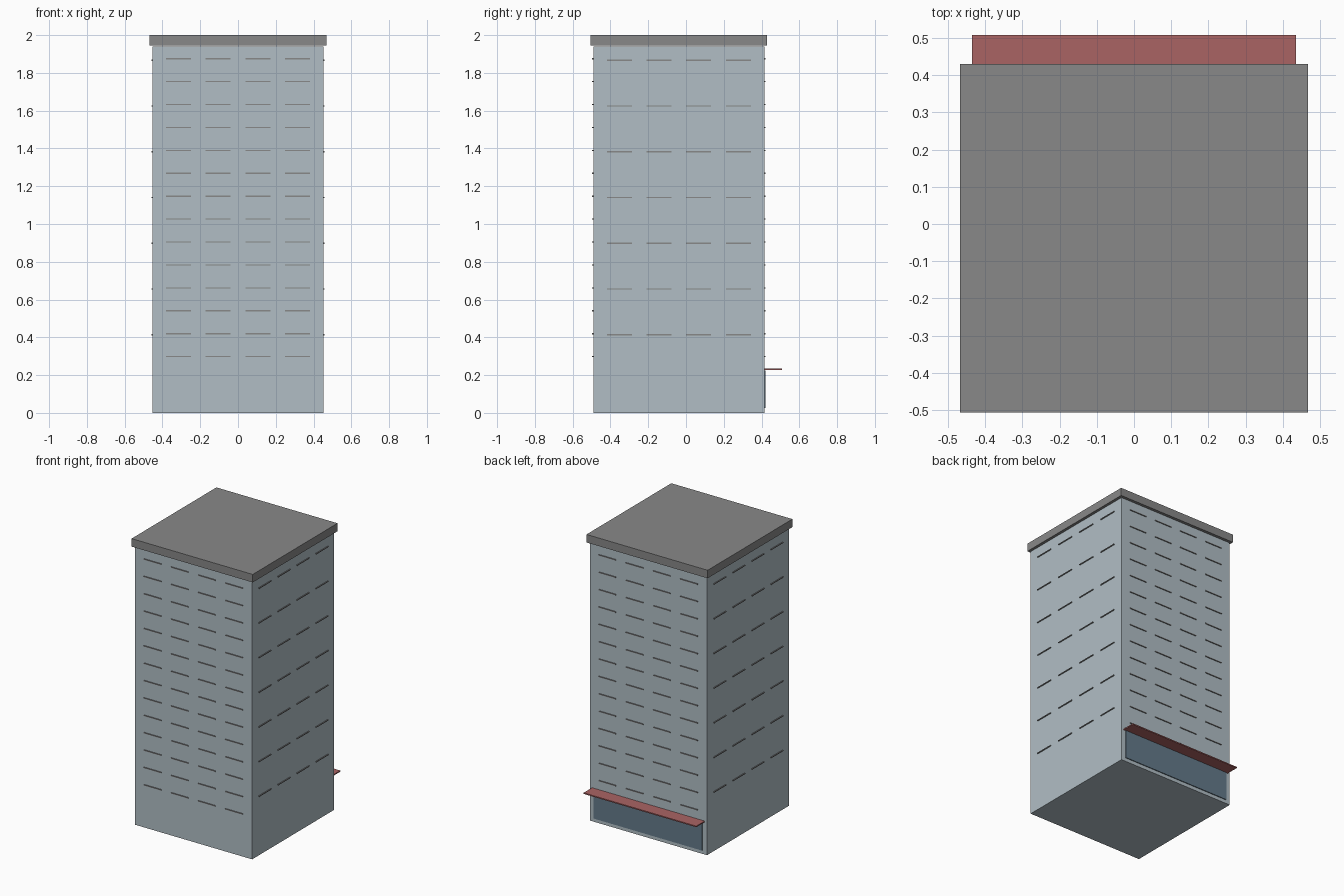
import bpy
import bmesh
from mathutils import Matrix, Vector

cube = bpy.data.objects.get("Cube")
if cube:
    bpy.data.objects.remove(cube, do_unlink=True)


def material(name, rgb):
    linear = [((c / 255 + 0.055) / 1.055) ** 2.4 for c in rgb] + [1]
    mat = bpy.data.materials.new(name)
    mat.use_nodes = True
    mat.diffuse_color = linear
    mat.node_tree.nodes["Principled BSDF"].inputs["Base Color"].default_value = linear
    return mat


wall = material("pale blue grey", (177, 190, 197))
grey = material("roof grey", (136, 136, 136))
red = material("canopy red", (170, 100, 100))
glass = material("glass blue", (100, 122, 138))


def boxes(name, mat, parts):
    """One object made of boxes, each given as (centre, size)."""
    bm = bmesh.new()
    for centre, size in parts:
        bmesh.ops.create_cube(
            bm, size=1,
            matrix=Matrix.Translation(centre) @ Matrix.Diagonal(Vector(size)).to_4x4())
    mesh = bpy.data.meshes.new(name)
    bm.to_mesh(mesh)
    bm.free()
    mesh.materials.append(mat)
    obj = bpy.data.objects.new(name, mesh)
    bpy.context.collection.objects.link(obj)
    return obj


MID = -0.038    # tower centre in y
HALF = 0.453    # half width of the tower
back = MID + HALF

# Tower and overhanging roof slab
boxes("tower", wall, [((0, MID, 0.97), (2 * HALF, 2 * HALF, 1.94))])
boxes("roof_slab", grey, [((0, MID, 1.972), (0.936, 0.936, 0.056))])

# Slim window sills: every floor front and back, every other floor on the sides
columns = [(i - 1.5) * 0.21 for i in range(4)]
for name, side in (("front_sills", -1), ("back_sills", 1)):
    boxes(name, grey, [((x, MID + side * HALF, 0.298 + 0.1213 * row), (0.133, 0.012, 0.006))
                       for row in range(14) for x in columns])
for name, side in (("right_sills", -1), ("left_sills", 1)):
    boxes(name, grey, [((side * HALF, MID + y, 0.414 + 0.2422 * row), (0.012, 0.133, 0.006))
                       for row in range(7) for y in columns])

# Shop window with its canopy at the back
boxes("shop_window", glass, [((0, back + 0.002, 0.125), (0.84, 0.008, 0.2))])
boxes("canopy", red, [((0, back + 0.046, 0.23), (0.87, 0.094, 0.008))])
